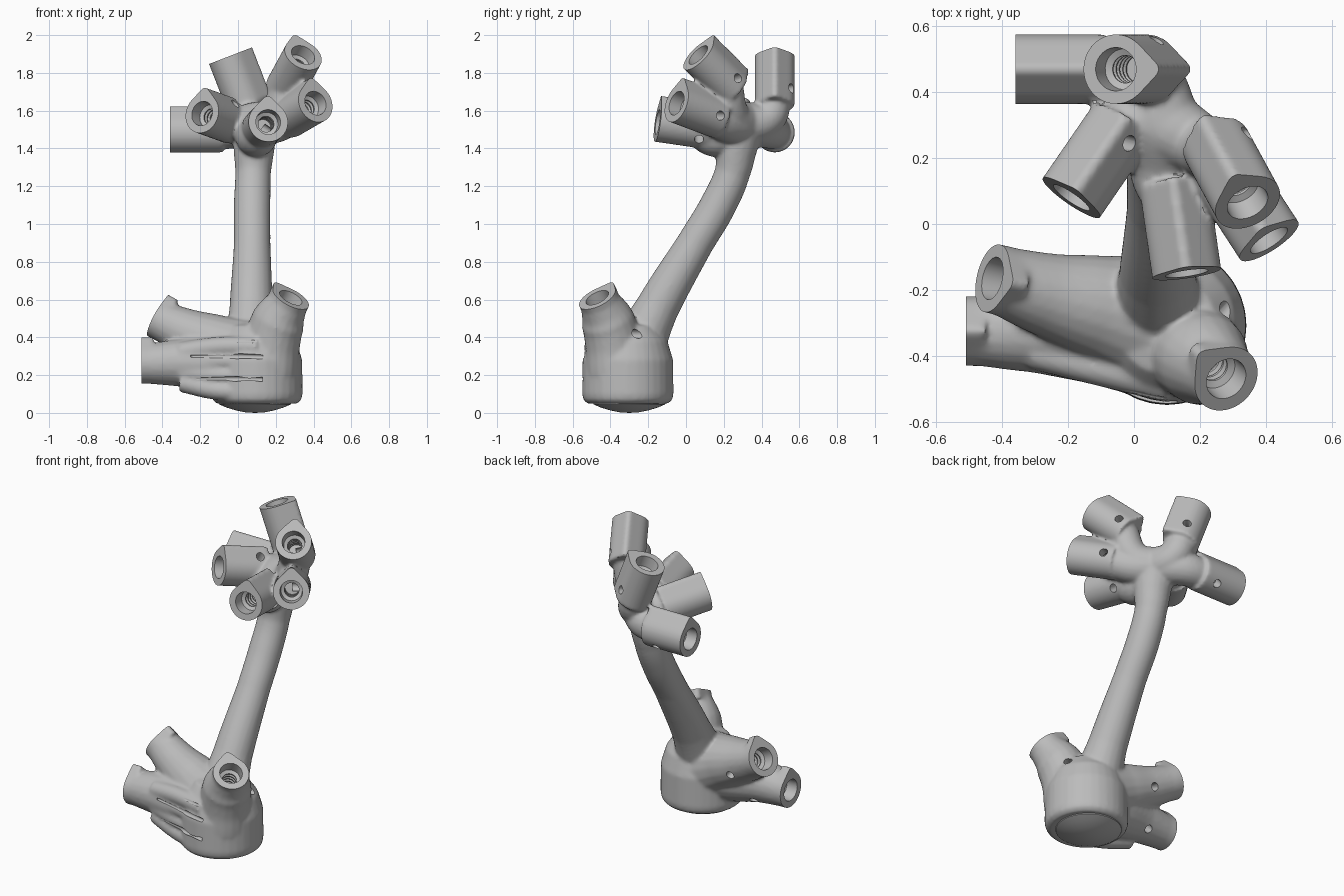
import bpy, bmesh, math
from mathutils import Vector

if "Cube" in bpy.data.objects:
    bpy.data.objects.remove(bpy.data.objects["Cube"])

grey = bpy.data.materials.new("plain grey")
grey.use_nodes = True
COLOUR = (0.5, 0.5, 0.5, 1)
grey.diffuse_color = COLOUR
grey.node_tree.nodes["Principled BSDF"].inputs["Base Color"].default_value = COLOUR


def add_object(name, mesh):
    ob = bpy.data.objects.new(name, mesh)
    bpy.context.scene.collection.objects.link(ob)
    mesh.materials.clear()
    mesh.materials.append(grey)
    return ob


def finish(bm, name):
    mesh = bpy.data.meshes.new(name)
    bmesh.ops.remove_doubles(bm, verts=bm.verts, dist=1e-5)
    bmesh.ops.recalc_face_normals(bm, faces=bm.faces)
    bm.to_mesh(mesh)
    bm.free()
    return add_object(name, mesh)


def baked(ob):
    dg = bpy.context.evaluated_depsgraph_get()
    return bpy.data.meshes.new_from_object(ob.evaluated_get(dg), depsgraph=dg)


def limb(bm, points):
    """Round organic limb through (x, y, z, radius) points."""
    cu = bpy.data.curves.new("path", 'CURVE')
    cu.dimensions = '3D'
    cu.bevel_depth, cu.bevel_resolution, cu.use_fill_caps = 1, 8, True
    sp = cu.splines.new('BEZIER')
    sp.bezier_points.add(len(points) - 1)
    for bp, p in zip(sp.bezier_points, points):
        bp.co, bp.radius = p[:3], p[3]
        bp.handle_left_type = bp.handle_right_type = 'AUTO'
    ob = bpy.data.objects.new("path", cu)
    bpy.context.scene.collection.objects.link(ob)
    bm.from_mesh(baked(ob))
    bpy.data.objects.remove(ob)


def frame(axis, hint):
    """Axis plus two perpendicular directions, the first towards the hint."""
    a = Vector(axis).normalized()
    u = Vector(hint)
    u = (u - a * u.dot(a)).normalized()
    return a, u, a.cross(u)


def lathe(bm, profile, centre, axis, steps=32):
    a, u, _ = frame(axis, (0.3, 0.2, 1) if abs(axis[2]) < 0.95 else (1, 0, 0))
    c = Vector(centre)
    vs = [bm.verts.new(c + u * r + a * d) for r, d in profile]
    es = [bm.edges.new(p) for p in zip(vs, vs[1:])]
    bmesh.ops.spin(bm, geom=vs + es, cent=c, axis=a, angle=math.tau,
                   steps=steps, use_merge=True)


def socket(bm, end, axis, hint, length, over=0.04):
    """Teardrop tube, overlong so that its mouth can be trimmed flat."""
    a, u, v = frame(axis, hint)
    e = Vector(end)
    section = []
    for i in range(28):
        t = math.radians(45 + 270 * i / 27)
        section.append(u * math.cos(t) * 0.106 + v * math.sin(t) * 0.106)
    section += [u * 0.14 - v * 0.01, u * 0.14 + v * 0.01]
    f = bm.faces.new([bm.verts.new(e + a * over + s) for s in section])
    r = bmesh.ops.extrude_face_region(bm, geom=[f])
    moved = [g for g in r["geom"] if isinstance(g, bmesh.types.BMVert)]
    bmesh.ops.translate(bm, verts=moved, vec=-a * (length + over))


UP = (0, 0, 1)
# mouth centre, direction, ridge side, screw side, screw depth, arm joint
SOCKETS = [
    ((-0.055, 0.47, 1.885), (-0.36, 0, 0.93), (1, 0, 0), (0.5, 0.75, 0), 0.2,
     (0.06, 0.43, 1.56, 0.095)),
    ((-0.36, 0.47, 1.485), (-1, 0, 0), UP, (0, 0.7, -0.7), 0.19,
     (0.0, 0.43, 1.5, 0.1)),
    ((-0.19, 0.08, 1.585), (-0.55, -0.8, 0.2), UP, (0.5, -0.2, 1), 0.22,
     (0.01, 0.31, 1.53, 0.1)),
    ((0.16, -0.15, 1.54), (0.14, -0.97, 0.14), UP, (1, 0, -0.7), 0.22,
     (0.1, 0.15, 1.465, 0.11)),
    ((0.41, -0.05, 1.64), (0.52, -0.8, 0.3), UP, (0.9, 0.6, 0), 0.22,
     (0.2, 0.22, 1.53, 0.1)),
    ((0.345, 0.065, 1.895), (0.36, -0.66, 0.66), UP, (0.6, 0.8, 0), 0.22,
     (0.2, 0.24, 1.58, 0.095)),
    ((-0.51, -0.325, 0.26), (-1, 0, 0), UP, (0, 0.7, -0.7), 0.2, None),
    ((-0.43, -0.165, 0.5), (-0.87, 0.2, 0.45), UP, (0, 1, -0.3), 0.21, None),
    ((0.28, -0.47, 0.61), (0.42, -0.4, 0.8), UP, (0.6, 0.8, -0.1), 0.24, None),
]

body = bmesh.new()
HUB = (0.09, 0.3, 1.53, 0.115)

# sockets and the arms joining the upper six to the hub
for end, axis, ridge, screw, depth, joint in SOCKETS:
    socket(body, end, axis, ridge, 0.28 if joint else 0.06)
    if joint:
        a = Vector(axis).normalized()
        limb(body, [(*(Vector(end) - a * 0.22), 0.09), joint, HUB])

# stem
limb(body, [(0.07, -0.28, 0.3, 0.15), (0.07, -0.15, 0.56, 0.115),
            (0.075, 0.05, 0.9, 0.097), (0.075, 0.17, 1.1, 0.097),
            (0.08, 0.245, 1.27, 0.094), (0.085, 0.27, 1.41, 0.11), HUB])

# rounded base cup with a waist at the top
lathe(body, [(0, 0.05), (0.215, 0.05), (0.236, 0.07), (0.242, 0.1), (0.24, 0.28),
             (0.225, 0.33), (0.21, 0.38), (0.15, 0.46), (0, 0.5)],
      (0.1, -0.308, 0), UP)

# lower limbs swelling into the base
limb(body, [(-0.47, -0.325, 0.26, 0.107), (-0.32, -0.325, 0.265, 0.125),
            (-0.13, -0.32, 0.265, 0.165), (0.08, -0.31, 0.27, 0.2)])
limb(body, [(-0.39, -0.175, 0.48, 0.107), (-0.28, -0.21, 0.43, 0.125),
            (-0.12, -0.25, 0.365, 0.158), (0.05, -0.29, 0.295, 0.205)])
limb(body, [(0.265, -0.455, 0.58, 0.108), (0.215, -0.415, 0.49, 0.142),
            (0.18, -0.385, 0.37, 0.15), (0.16, -0.37, 0.22, 0.16)])

# fingers wrapped across the front
for z, tip in ((0.35, 0.11), (0.275, 0.13), (0.2, 0.13), (0.12, 0.09)):
    limb(body, [(-0.3, -0.39, 0.26 + (z - 0.26) * 0.7, 0.053),
                (-0.1, -0.44, z, 0.053), (tip, -0.491, z, 0.053)])

# fuse everything into one smooth skin
holder = finish(body, "fused_parts")
remesh = holder.modifiers.new("fuse", 'REMESH')
remesh.mode, remesh.voxel_size = 'VOXEL', 0.01
soften = holder.modifiers.new("soften", 'SMOOTH')
soften.factor, soften.iterations = 0.5, 8
connector = add_object("connector_body", baked(holder))
bpy.data.objects.remove(holder)

# trimming caps with stepped, threaded bores, and side screw holes
bores, screws, grooves = bmesh.new(), bmesh.new(), bmesh.new()
thread = []
for k in range(5):
    d = -0.08 - k * 0.028
    thread += [(0.042, d), (0.042, d - 0.008), (0.052, d - 0.014), (0.052, d - 0.02)]
profile = [(0, 0.08), (0.15, 0.08), (0.15, 0), (0.066, 0), (0.062, -0.07)]
profile += thread + [(0, thread[-1][1])]
for end, axis, ridge, screw, depth, joint in SOCKETS:
    lathe(bores, profile, end, axis)
    a, u, _ = frame(axis, screw)
    lathe(screws, [(0, 0), (0.025, 0), (0.025, 0.19), (0, 0.19)],
          Vector(end) - a * depth, u, 16)

# thin grooves between the fingers
for z, start in ((0.385, -0.09), (0.3, -0.25), (0.18, -0.22)):
    limb(grooves, [(start, -0.455 + (start + 0.25) * -0.25, z, 0.006),
                   (0, -0.52, z, 0.014), (0.13, -0.545, z - 0.003, 0.012)])

for name, bm in (("bore_cutter", bores), ("screw_cutter", screws),
                 ("groove_cutter", grooves)):
    cutter = finish(bm, name)
    mod = connector.modifiers.new(name, 'BOOLEAN')
    mod.operation, mod.solver, mod.object = 'DIFFERENCE', 'EXACT', cutter
    cut = baked(connector)
    connector.modifiers.clear()
    connector.data = cut
    bpy.data.objects.remove(cutter)

# domed foot under the base
foot = bmesh.new()
lathe(foot, [(0, 0), (0.05, 0.003), (0.1, 0.013), (0.15, 0.028), (0.19, 0.045),
             (0.195, 0.07), (0, 0.07)], (0.09, -0.3, 0), UP, 48)
foot_pad = finish(foot, "foot_pad")

bpy.ops.object.select_all(action='DESELECT')
for ob in (connector, foot_pad):
    ob.select_set(True)
bpy.context.view_layer.objects.active = connector
bpy.ops.object.shade_smooth_by_angle(angle=math.radians(40))
